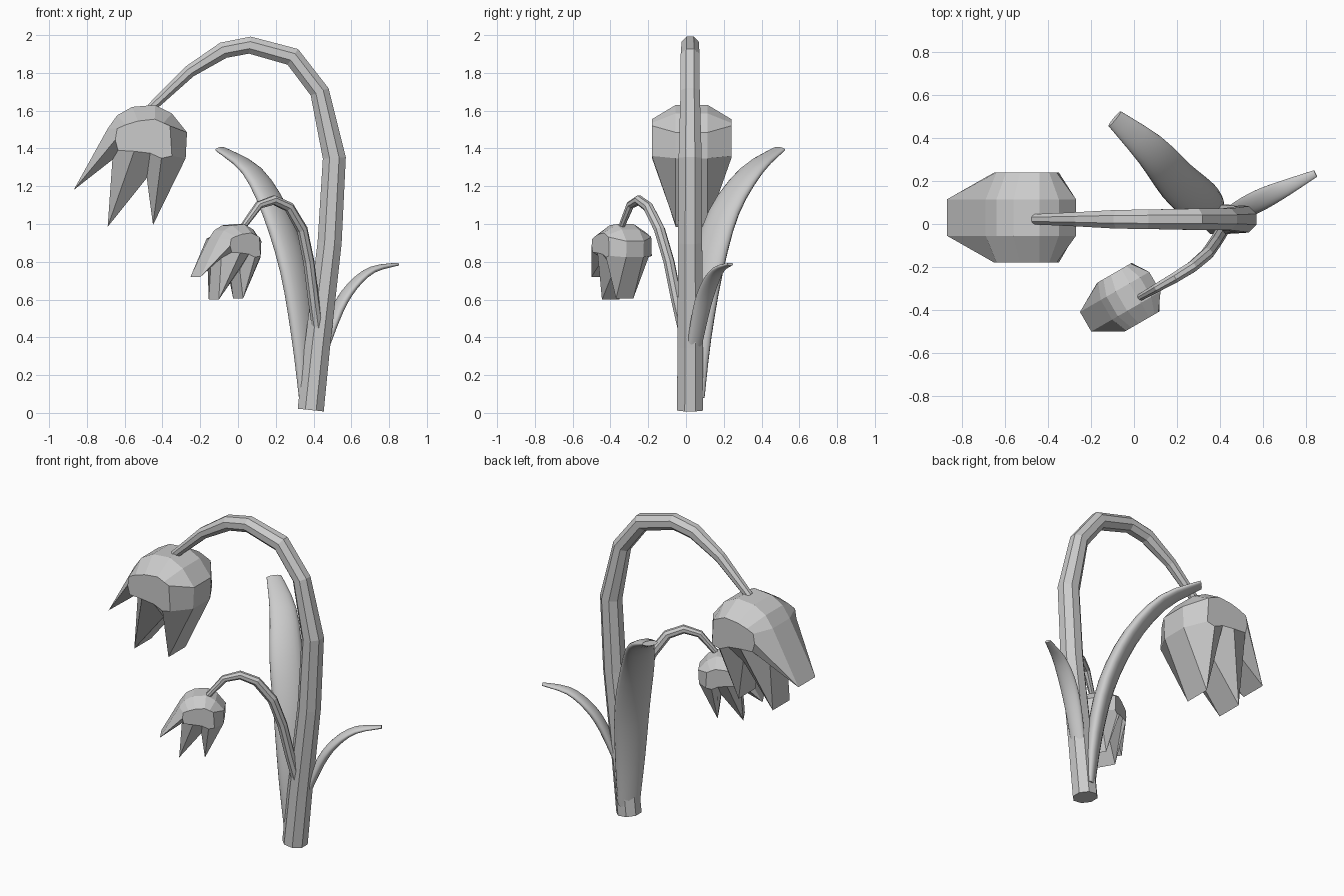
import bpy, bmesh
from math import cos, sin, pi, radians
from mathutils import Vector

if "Cube" in bpy.data.objects:
    bpy.data.objects.remove(bpy.data.objects["Cube"])


def finish(name, bm, smooth=False):
    bmesh.ops.recalc_face_normals(bm, faces=bm.faces)
    mesh = bpy.data.meshes.new(name)
    bm.to_mesh(mesh)
    bm.free()
    for p in mesh.polygons:
        p.use_smooth = smooth and len(p.vertices) == 4
    ob = bpy.data.objects.new(name, mesh)
    bpy.context.collection.objects.link(ob)
    return ob


def loft(name, rings, smooth=False):
    bm = bmesh.new()
    vs = [[bm.verts.new(p) for p in r] for r in rings]
    n = len(vs[0])
    for a, b in zip(vs, vs[1:]):
        for i in range(n):
            j = (i + 1) % n
            bm.faces.new((a[i], a[j], b[j], b[i]))
    bm.faces.new(vs[0])
    bm.faces.new(vs[-1])
    return finish(name, bm, smooth)


def refine(rows, k):
    # Catmull-Rom refinement of path rows
    if k == 1:
        return rows
    out = []
    for i in range(len(rows) - 1):
        q = [rows[max(0, min(len(rows) - 1, i + d))] for d in (-1, 0, 1, 2)]
        for s in range(k):
            t = s / k
            out.append([0.5 * (2 * b + (c - a) * t + (2 * a - 5 * b + 4 * c - d) * t**2
                               + (3 * b - a - 3 * c + d) * t**3) for a, b, c, d in zip(*q)])
    return out + [rows[-1]]


def sweep(name, rows, side, sides=8, k=1, smooth=False):
    # rows: x, y, z, half width along side, half thickness
    rows = refine(rows, k)
    pts = [Vector(r[:3]) for r in rows]
    side = Vector(side).normalized()
    rings = []
    for i, (p, r) in enumerate(zip(pts, rows)):
        tan = (pts[min(i + 1, len(pts) - 1)] - pts[max(i - 1, 0)]).normalized()
        nor = tan.cross(side).normalized()
        angs = [2 * pi * (j + 0.5) / sides for j in range(sides)]
        rings.append([p + side * r[3] * cos(a) + nor * r[4] * sin(a) for a in angs])
    return loft(name, rings, smooth)


# Main stem
stem = [(.385, .015, .075), (.42, .35, .073), (.485, .9, .069), (.51, 1.35, .066),
        (.432, 1.70, .055), (.29, 1.885, .054), (.063, 1.947, .049), (-.077, 1.92, .047),
        (-.256, 1.808, .036), (-.46, 1.615, .026)]
sweep("main_stem", [(x, .022, z, r, r) for x, z, r in stem], (0, 1, 0))

# Side stem
side_stem = [(.43, 0, .38, .03), (.40, -.05, .6, .03), (.375, -.09, .8, .03),
             (.34, -.14, .97, .03), (.27, -.20, 1.09, .028), (.19, -.25, 1.127, .026),
             (.11, -.295, 1.10, .022), (.03, -.34, .99, .017)]
sweep("side_stem", [(*p, p[3]) for p in side_stem], (.55, -.83, 0))

# Leaves
sweep("tall_leaf", [(.37, .045, .08, .065, .03), (.35, .06, .4, .09, .045),
                    (.30, .11, .75, .105, .05), (.20, .20, 1.06, .10, .045),
                    (.075, .345, 1.28, .08, .032), (-.09, .49, 1.394, .045, .015)],
      (.64, .77, 0), 20, 3, True)
sweep("short_leaf", [(.44, .035, .3, .04, .02), (.525, .08, .54, .05, .027),
                     (.605, .12, .67, .05, .024), (.71, .17, .757, .038, .018),
                     (.845, .235, .787, .017, .008)],
      (-.45, .89, 0), 20, 3, True)

# Bell flower profiles (x, z): middle section with three petal tips, and smaller outer section
middle = [(-.87, 1.18), (-.69, 1.505), (-.64, 1.575), (-.56, 1.62), (-.44, 1.63),
          (-.35, 1.585), (-.27, 1.485), (-.277, 1.348), (-.45, .995), (-.483, 1.243),
          (-.69, .985), (-.665, 1.34)]
outer = [(-.65, 1.445), (-.64, 1.505), (-.595, 1.525), (-.53, 1.545), (-.44, 1.555),
         (-.395, 1.535), (-.36, 1.52), (-.35, 1.36), (-.405, 1.348), (-.465, 1.375),
         (-.55, 1.385), (-.635, 1.39)]


def bell(name, scale, turn, tip):
    rings = [[((x + .87) * scale, y * scale, (z - 1.18) * scale) for x, z in prof]
             for prof, y in ((outer, -.21), (middle, -.085), (middle, .085), (outer, .21))]
    ob = loft(name, rings)
    ob.rotation_euler.z = radians(turn)
    ob.location = tip


# Flowers, placed by their outer petal tip
bell("large_flower", 1, 0, (-.87, .03, 1.18))
bell("small_flower", .62, 30, (-.225, -.455, .72))
